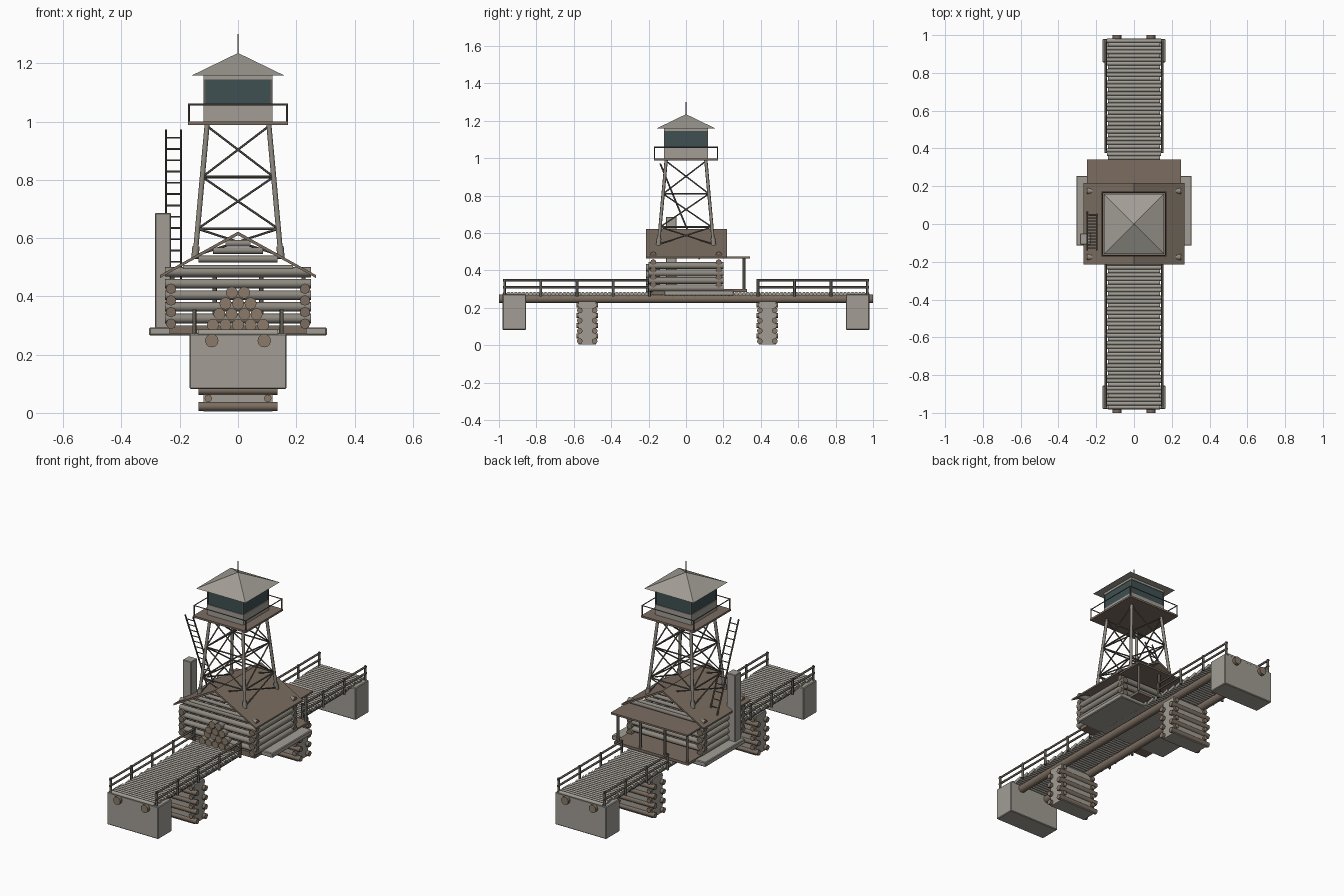
import bpy, bmesh, math
from mathutils import Vector, Matrix

if "Cube" in bpy.data.objects:
    bpy.data.objects.remove(bpy.data.objects["Cube"])


def material(name, col):
    m = bpy.data.materials.new(name)
    m.diffuse_color = (*col, 1)
    m.use_nodes = True
    m.node_tree.nodes["Principled BSDF"].inputs["Base Color"].default_value = m.diffuse_color
    return m


STONE = material("pale stone", (0.36, 0.34, 0.30))
LOG = material("weathered log", (0.27, 0.25, 0.215))
BROWN = material("brown timber", (0.20, 0.155, 0.12))
END = material("cut wood", (0.26, 0.195, 0.14))
RAIL = material("dark rail wood", (0.13, 0.115, 0.095))
GLASS = material("dark glass", (0.05, 0.08, 0.085))


class Part:
    """Collects boxes and rods into one object."""

    def __init__(self, name, *mats):
        self.name, self.mats, self.bm = name, mats, bmesh.new()

    def box(self, x0, x1, y0, y1, z0, z1):
        m = Matrix.Translation(((x0 + x1) / 2, (y0 + y1) / 2, (z0 + z1) / 2))
        m = m @ Matrix.Diagonal((x1 - x0, y1 - y0, z1 - z0, 1))
        bmesh.ops.create_cube(self.bm, size=1, matrix=m)

    def rod(self, a, b, r, sides=8):
        a, b = Vector(a), Vector(b)
        d = b - a
        m = Matrix.Translation((a + b) / 2) @ d.to_track_quat('Z', 'Y').to_matrix().to_4x4()
        res = bmesh.ops.create_cone(self.bm, cap_ends=True, segments=sides, radius1=r,
                                    radius2=r, depth=d.length, matrix=m)
        faces = {f for v in res['verts'] for f in v.link_faces}
        if len(self.mats) > 1:  # cut ends take the second colour
            for f in faces:
                f.normal_update()
                if abs(f.normal.dot(d.normalized())) > 0.9:
                    f.material_index = 1

    def done(self, smooth=True, bevel=0):
        me = bpy.data.meshes.new(self.name)
        self.bm.to_mesh(me)
        self.bm.free()
        for m in self.mats:
            me.materials.append(m)
        ob = bpy.data.objects.new(self.name, me)
        bpy.context.collection.objects.link(ob)
        if bevel:
            b = ob.modifiers.new("soft edges", 'BEVEL')
            b.width, b.segments = bevel, 1
        if smooth:
            bpy.context.view_layer.objects.active = ob
            ob.select_set(True)
            bpy.ops.object.shade_smooth_by_angle(angle=math.radians(50))
            ob.select_set(False)
        return ob


# Bridge: end blocks, long beams and a deck of small cross logs
p = Part("end_blocks", STONE)
for s in (-1, 1):
    p.box(-0.167, 0.167, *sorted((s * 0.855, s * 0.98)), 0.082, 0.272)
p.done(False, 0.004)

p = Part("bridge_beams", BROWN, END)
for x in (-0.09, 0.09):
    p.rod((x, -1, 0.248), (x, 1, 0.248), 0.023, 12)
p.done()

p = Part("deck_logs", STONE)
for i in range(98):
    y = -0.97 + i * 0.02
    w = 0.138 + 0.004 * (i % 3)
    p.rod((-w, y, 0.275), (w, y, 0.275), 0.0108)
p.done()

p = Part("bridge_railings", RAIL)
for x in (-0.15, 0.15):
    for y0, y1, n in ((-0.97, -0.195, 5), (0.385, 0.97, 4)):
        for i in range(n):
            y = y0 + (y1 - y0) * i / (n - 1)
            p.rod((x, y, 0.26), (x, y, 0.355), 0.007)
        for z in (0.31, 0.348):
            p.rod((x, y0 - 0.008, z), (x, y1 + 0.008, z), 0.006)
p.done()

# Stone-filled log piers
fill = Part("pier_fill", STONE)
logs = Part("pier_logs", BROWN, END)
for yc in (-0.528, 0.435):
    fill.box(-0.118, 0.118, yc - 0.046, yc + 0.046, 0.004, 0.235)
    for i in range(4):
        z = 0.022 + i * 0.055
        for s in (-1, 1):
            logs.rod((-0.135, yc + s * 0.04, z), (0.135, yc + s * 0.04, z), 0.0155)
            logs.rod((s * 0.102, yc - 0.058, z + 0.028), (s * 0.102, yc + 0.058, z + 0.028), 0.013)
fill.done(False)
logs.done()

# Cabin base, log walls and gables
p = Part("cabin_base", STONE)
p.box(-0.305, 0.305, -0.115, 0.255, 0.266, 0.294)
p.done(False, 0.004)

p = Part("cabin_walls", LOG, BROWN)
for i in range(5):
    z = 0.306 + i * 0.04
    for s in (-1, 1):
        p.rod((-0.25, s * 0.175, z + 0.018), (0.25, s * 0.175, z + 0.018), 0.0165)
        if i < 4:
            p.rod((s * 0.23, -0.2, z), (s * 0.23, 0.2, z), 0.018)
p.done()

p = Part("gable_logs", LOG, BROWN)
for s in (-1, 1):
    for z in (0.497, 0.528, 0.557, 0.582):
        w = 0.265 * (0.612 - z) / 0.155 - 0.008
        p.rod((-w, s * 0.175, z), (w, s * 0.175, z), 0.0115)
p.done()

p = Part("cabin_floor", BROWN)
p.box(-0.235, 0.235, -0.18, 0.18, 0.27, 0.3)
p.box(-0.24, 0.24, 0.18, 0.325, 0.285, 0.3)
p.done(False)

# Pitched roof from an extruded chevron profile
p = Part("cabin_roof", BROWN)
profile = [(-0.268, 0.463), (0, 0.61), (0.268, 0.463), (0.268, 0.473), (0, 0.622), (-0.268, 0.473)]
rings = [[p.bm.verts.new((x, y, z)) for x, z in profile] for y in (-0.215, 0.218)]
for ring in rings:
    p.bm.faces.new((ring[0], ring[1], ring[4], ring[5]))
    p.bm.faces.new((ring[1], ring[2], ring[3], ring[4]))
for i in range(6):
    j = (i + 1) % 6
    p.bm.faces.new((rings[0][i], rings[0][j], rings[1][j], rings[1][i]))
bmesh.ops.recalc_face_normals(p.bm, faces=p.bm.faces)
p.done(False)

# Porch at the back
p = Part("porch_roof", BROWN)
p.box(-0.25, 0.25, 0.17, 0.342, 0.464, 0.474)
p.done(False)
p = Part("porch_posts", RAIL)
for x in (-0.225, -0.08, 0.08, 0.225):
    p.rod((x, 0.31, 0.285), (x, 0.31, 0.466), 0.0075)
p.done()

# Firewood stack against the front wall
p = Part("firewood", LOG, END)
for row, (z, xs) in enumerate(((0.302, (-0.086, -0.043, 0, 0.043, 0.086)),
                               (0.339, (-0.064, -0.022, 0.022, 0.064)),
                               (0.376, (-0.043, 0, 0.043)), (0.413, (-0.021, 0.021)))):
    for x in xs:
        back = 0.018 if row == 1 and x < 0 else 0
        p.rod((x, -0.214 + back, z), (x, -0.14, z), 0.0205, 12)
p.done()

p = Part("chimney", STONE)
p.box(-0.285, -0.23, -0.108, -0.05, 0.29, 0.686)
p.done(False, 0.003)

# Leaning ladder
p = Part("ladder", RAIL)
foot, top = Vector((0, 0.072, 0.46)), Vector((0, -0.138, 0.972))
for x in (-0.247, -0.196):
    p.rod(foot + Vector((x, 0, 0)), top + Vector((x, 0, 0)), 0.0045, 6)
for i in range(13):
    c = foot.lerp(top, 0.04 + i * 0.0755)
    p.rod((-0.247, c.y, c.z), (-0.196, c.y, c.z), 0.003, 6)
p.done()


# Tower legs and cross bracing
def leg_x(z):
    return 0.148 - (z - 0.53) * 0.042 / 0.46


legs = Part("tower_legs", LOG)
braces = Part("tower_braces", RAIL)
for k in range(4):
    turn = Matrix.Rotation(k * math.pi / 2, 3, 'Z')

    def corner(z, s):
        return turn @ Vector((s * leg_x(z), -leg_x(z), z))

    legs.rod(corner(0.53, 1), corner(0.992, 1), 0.0088)
    legs.rod(corner(0.53, 1), corner(0.572, 1), 0.0125)
    for lo, hi in ((0.54, 0.632), (0.632, 0.81), (0.81, 0.985)):
        for s in (-1, 1):
            braces.rod(corner(lo, s), corner(hi, -s), 0.0038, 6)
        if hi < 0.9:
            braces.rod(corner(hi, -1), corner(hi, 1), 0.0045, 6)
legs.done()
braces.done()

# Lookout platform with railing
p = Part("lookout_platform", BROWN)
p.box(-0.172, 0.172, -0.172, 0.172, 0.989, 1.0)
p.done(False)
p = Part("lookout_railing", RAIL)
for k in range(4):
    turn = Matrix.Rotation(k * math.pi / 2, 3, 'Z')
    a, b = turn @ Vector((-0.168, -0.168, 0)), turn @ Vector((0.168, -0.168, 0))
    up = Vector((0, 0, 1))
    p.rod(a + up * 0.99, a + up * 1.062, 0.0035, 6)
    p.rod(a + up * 1.059, b + up * 1.059, 0.003, 6)
p.done()

# Lookout room
p = Part("lookout_walls", STONE)
p.box(-0.118, 0.118, -0.118, 0.118, 1.0, 1.06)
p.box(-0.118, 0.118, -0.118, 0.118, 1.145, 1.165)
p.done(False)
p = Part("lookout_windows", GLASS)
p.box(-0.114, 0.114, -0.114, 0.114, 1.058, 1.147)
p.done(False)
p = Part("window_posts", RAIL)
for x in (-0.115, 0.115):
    for y in (-0.115, 0.115):
        p.box(x - 0.003, x + 0.003, y - 0.003, y + 0.003, 1.06, 1.146)
p.done(False)
p = Part("lookout_roof", STONE)
bmesh.ops.create_cone(p.bm, cap_ends=True, segments=4, radius1=0.16 * math.sqrt(2), radius2=0.002,
                      depth=0.077, matrix=Matrix.Translation((0, 0, 1.1965)) @ Matrix.Rotation(math.pi / 4, 4, 'Z'))
p.done(False)
p = Part("antenna", RAIL)
p.rod((0, 0, 1.22), (0, 0, 1.3), 0.0022, 6)
p.done()
